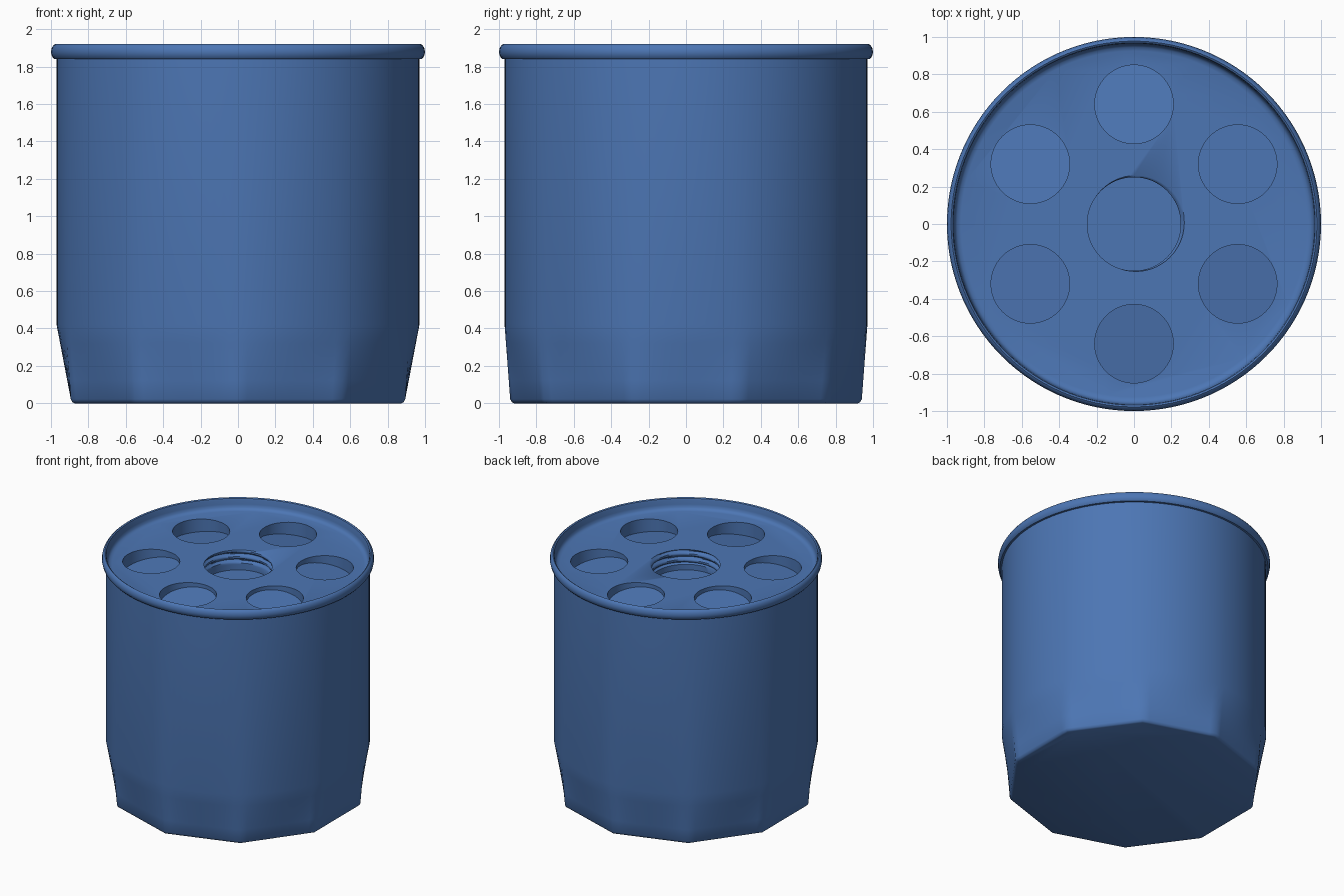
import bpy, bmesh, math

if "Cube" in bpy.data.objects:
    bpy.data.objects.remove(bpy.data.objects["Cube"])

SEG = 120
PLATE_Z = 1.83

blue = bpy.data.materials.new("blue plastic")
blue.diffuse_color = (0.073, 0.181, 0.457, 1)
blue.use_nodes = True
blue.node_tree.nodes["Principled BSDF"].inputs["Base Color"].default_value = blue.diffuse_color


def loft(name, rings):
    """Closed solid from rings of points, capped at both ends."""
    bm = bmesh.new()
    loops = [[bm.verts.new(p) for p in ring] for ring in rings]
    for a, b in zip(loops, loops[1:]):
        n = len(a)
        for i in range(n):
            j = (i + 1) % n
            bm.faces.new((a[i], a[j], b[j], b[i]))
    bm.faces.new(loops[0][::-1])
    bm.faces.new(loops[-1])
    bmesh.ops.recalc_face_normals(bm, faces=bm.faces[:])
    mesh = bpy.data.meshes.new(name)
    bm.to_mesh(mesh)
    bm.free()
    mesh.materials.append(blue)
    ob = bpy.data.objects.new(name, mesh)
    bpy.context.collection.objects.link(ob)
    return ob


def ring(radius, z, n=SEG):
    """Ring whose radius may depend on the angle."""
    pts = []
    for i in range(n):
        a = 2 * math.pi * i / n
        r = radius(a) if callable(radius) else radius
        pts.append((r * math.cos(a), r * math.sin(a), z))
    return pts


def decagon(circumradius):
    """Polar radius of a ten-sided outline with a corner at the back."""
    half = math.pi / 10

    def radius(a):
        return circumradius * math.cos(half) / math.cos((a - half) % (2 * half) - half)
    return radius


def blend(t):
    """Outline between the decagonal foot and the round wall."""
    foot = decagon(0.94)
    return lambda a: foot(a) * (1 - t) + 0.97 * t


# Body: decagonal foot blending into a round wall with a rolled lip
rings = [ring(decagon(0.918), 0), ring(decagon(0.931), 0.006), ring(decagon(0.94), 0.022)]
rings += [ring(blend(t), 0.022 + 0.398 * t) for t in (0.25, 0.5, 0.75, 1)]
lip = [(0.97, 1.84), (0.984, 1.842), (0.995, 1.855), (1.0, 1.878), (0.996, 1.9),
       (0.987, 1.914), (0.978, 1.92), (0.969, 1.914), (0.965, 1.9), (0.962, 1.87),
       (0.957, 1.848), (0.945, 1.836), (0.925, PLATE_Z)]
rings += [ring(r, z) for r, z in lip]
body = loft("cup_body", rings)

cutters = []

# Six round wells with floors that fall away from the centre
for k in range(6):
    ang = math.radians(30 + 60 * k)
    top, floor = [], []
    for x, y, _ in ring(0.21, 0, 64):
        s = x * math.cos(ang) + y * math.sin(ang)
        px, py = x + 0.64 * math.cos(ang), y + 0.64 * math.sin(ang)
        floor.append((px, py, PLATE_Z - 0.03 - 0.18 * (s + 0.21)))
        top.append((px, py, 2.0))
    cutters.append(loft("well_cutter", [floor, top]))


# Threaded centre socket
def thread(z):
    def radius(a):
        phase = ((PLATE_Z - z) / 0.05 + a / (2 * math.pi)) % 1
        return 0.25 + 0.022 * max(0, 1 - abs(phase - 0.05) / 0.35,
                                  1 - abs(phase - 1.05) / 0.35)
    return radius


socket = [ring(0.25, PLATE_Z - 0.16, 64), ring(0.25, PLATE_Z - 0.115, 64)]
socket += [ring(thread(z), z, 64) for z in [PLATE_Z - 0.105 + 0.0075 * i for i in range(16)]]
socket.append(ring(0.25, 2.0, 64))
cutters.append(loft("socket_cutter", socket))

# Cut the holes into the top plate
bpy.context.view_layer.objects.active = body
body.select_set(True)
for c in cutters:
    mod = body.modifiers.new("hole", 'BOOLEAN')
    mod.operation = 'DIFFERENCE'
    mod.solver = 'EXACT'
    mod.object = c
    bpy.ops.object.modifier_apply(modifier=mod.name)
    bpy.data.objects.remove(c, do_unlink=True)

bpy.ops.object.shade_smooth_by_angle(angle=math.radians(40))
